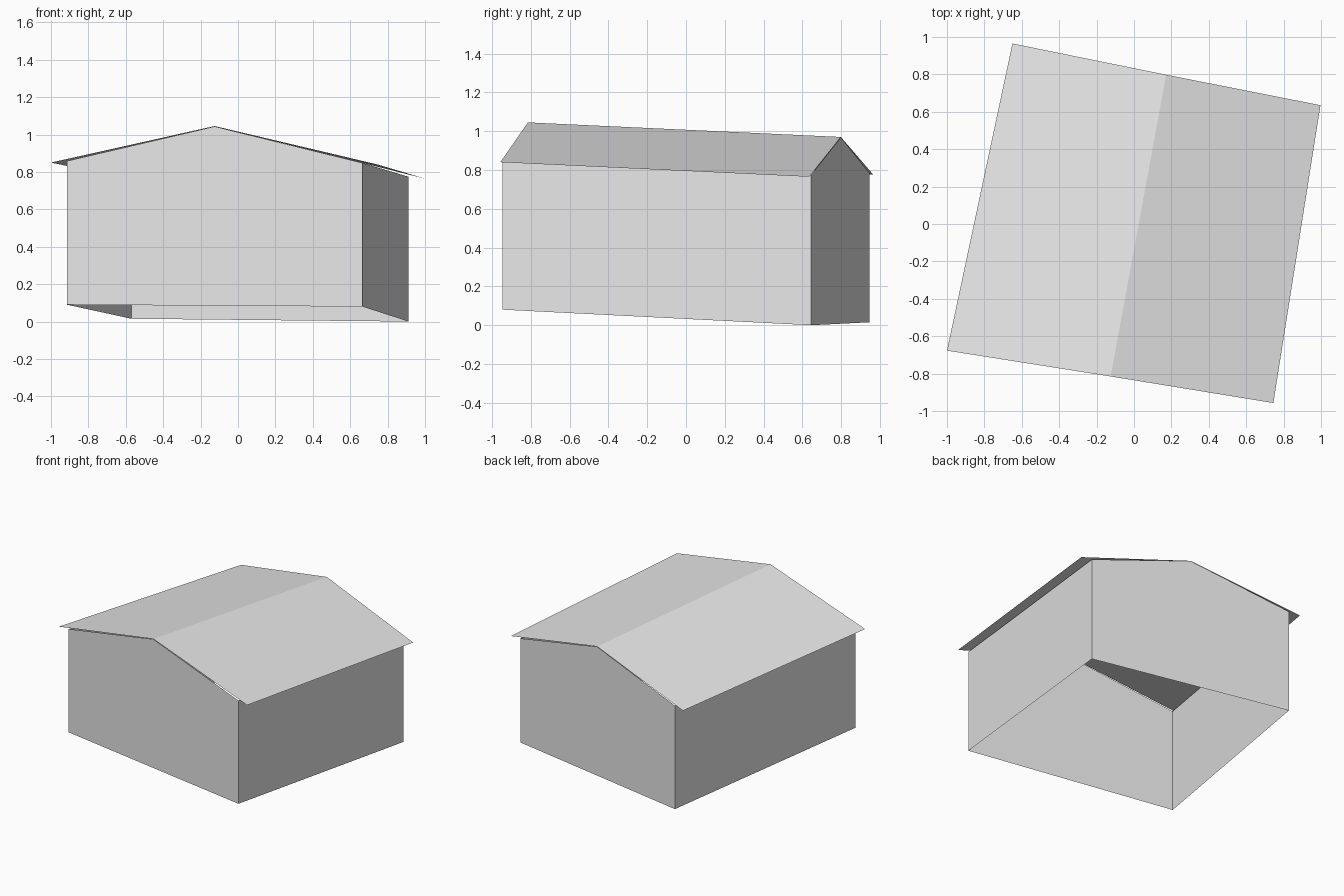
import bpy
import bmesh
from mathutils import Vector

cube = bpy.data.objects.get("Cube")
if cube:
    bpy.data.objects.remove(cube, do_unlink=True)

# One plain grey for the whole building
grey = bpy.data.materials.new("light_grey")
grey.use_nodes = True
grey.diffuse_color = (0.8, 0.8, 0.8, 1)
grey.node_tree.nodes["Principled BSDF"].inputs["Base Color"].default_value = (0.8, 0.8, 0.8, 1)


def make_sheet(name, polygons):
    """Join flat polygons into one open, flat-shaded sheet."""
    bm = bmesh.new()
    for points in polygons:
        bm.faces.new([bm.verts.new(p) for p in points])
    bmesh.ops.remove_doubles(bm, verts=bm.verts, dist=0.0005)
    mesh = bpy.data.meshes.new(name)
    bm.to_mesh(mesh)
    bm.free()
    mesh.materials.append(grey)
    obj = bpy.data.objects.new(name, mesh)
    bpy.context.collection.objects.link(obj)
    return obj


# Ridge ends, shared by the gables and the roof
ridge_front = Vector((-0.125, -0.815, 1.045))
ridge_back = Vector((0.172, 0.798, 0.97))

# Wall corners on the sloping ground: bottom point and eave height
corners = [
    ((-0.915, -0.685, 0.09), 0.858),   # front right
    ((0.665, -0.945, 0.08), 0.848),    # front left
    ((0.912, 0.645, 0.0), 0.774),      # back left
    ((-0.57, 0.945, 0.015), 0.785),    # back right
]
low = [Vector(p) for p, top in corners]
high = [Vector((p[0], p[1], top)) for p, top in corners]
peaks = {0: ridge_front, 2: ridge_back}

# Walls: two gable ends and two plain sides, open underneath
walls = []
for i in range(4):
    j = (i + 1) % 4
    peak = [peaks[i] - Vector((0, 0, 0.002))] if i in peaks else []
    walls.append([low[i], low[j], high[j]] + peak + [high[i]])
make_sheet("walls", walls)

# Roof: two thin slopes whose eaves overhang the side walls
left_eave = [Vector((0.745, -0.957, 0.84)), Vector((0.997, 0.635, 0.765))]
right_eave = [Vector((-0.65, 0.965, 0.776)), Vector((-1.0, -0.677, 0.85))]
make_sheet("roof", [
    left_eave + [ridge_back, ridge_front],
    right_eave + [ridge_front, ridge_back],
])
